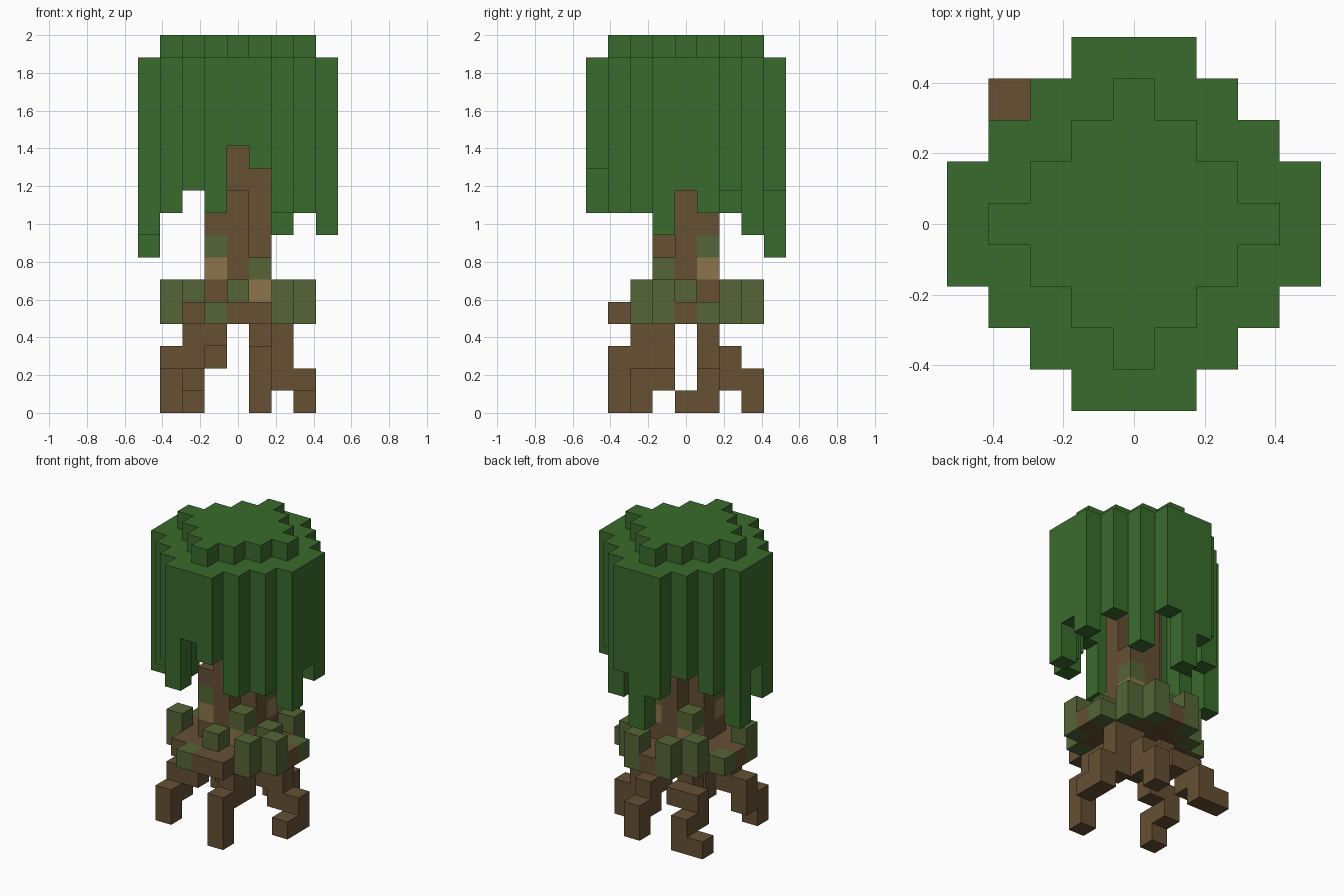
import bpy
import bmesh
from mathutils import Vector

cube = bpy.data.objects.get("Cube")
if cube:
    bpy.data.objects.remove(cube, do_unlink=True)

CELL = 2 / 17


def material(name, rgb):
    mat = bpy.data.materials.new(name)
    mat.use_nodes = True
    mat.diffuse_color = (*rgb, 1)
    bsdf = mat.node_tree.nodes["Principled BSDF"]
    bsdf.inputs["Base Color"].default_value = (*rgb, 1)
    bsdf.inputs["Roughness"].default_value = 0.9
    return mat


LEAF, BARK, MOSS, WOOD = range(4)
MATERIALS = [
    material("leaf_green", (0.042, 0.147, 0.026)),
    material("bark_brown", (0.133, 0.080, 0.034)),
    material("moss_olive", (0.093, 0.130, 0.038)),
    material("pale_wood", (0.262, 0.178, 0.072)),
]
AXES = [Vector(a) for a in ((1, 0, 0), (0, 1, 0), (0, 0, 1))]


def blocks(name, cells):
    """Outer skin of a set of grid blocks {(x, y, z): colour}."""
    bm = bmesh.new()
    for cell, colour in cells.items():
        centre = Vector(cell) + AXES[2] / 2
        for i, axis in enumerate(AXES):
            for sign in (1, -1):
                normal = axis * sign
                if tuple(int(c) for c in Vector(cell) + normal) in cells:
                    continue
                u = AXES[(i + 1) % 3] / 2
                v = AXES[(i + 2) % 3] / 2 * sign
                mid = centre + normal / 2
                corners = (mid - u - v, mid + u - v, mid + u + v, mid - u + v)
                face = bm.faces.new([bm.verts.new(c * CELL) for c in corners])
                face.material_index = colour
    bmesh.ops.remove_doubles(bm, verts=bm.verts, dist=0.001)
    bmesh.ops.dissolve_limit(bm, angle_limit=0.01, verts=bm.verts,
                             edges=bm.edges, delimit={'MATERIAL'})
    mesh = bpy.data.meshes.new(name)
    bm.to_mesh(mesh)
    bm.free()
    for mat in MATERIALS:
        mesh.materials.append(mat)
    obj = bpy.data.objects.new(name, mesh)
    bpy.context.collection.objects.link(obj)


def column(cells, x, y, low, high, colour):
    for z in range(low, high + 1):
        cells[x, y, z] = colour


# Canopy: stepped cap, full disc, then a curtain of hanging columns
HANG = {
    (-1, -4): 9, (0, -4): 12, (1, -4): 11, (2, -3): 9, (3, -2): 9,
    (4, -1): 8, (4, 0): 10, (4, 1): 9, (3, 2): 10, (2, 3): 8,
    (1, 4): 10, (0, 4): 7, (-1, 4): 9, (-2, 3): 10, (-3, 2): 9,
    (-4, 1): 7, (-4, 0): 10, (-4, -1): 8, (-3, -2): 9, (-2, -3): 10,
}
canopy = {}
for x in range(-4, 5):
    for y in range(-4, 5):
        reach = abs(x) + abs(y)
        if reach <= 5:
            column(canopy, x, y, HANG.get((x, y), 15), 15, LEAF)
        if reach <= 3:
            canopy[x, y, 16] = LEAF
blocks("canopy", canopy)

# Trunk: cross-shaped core with shorter patched corners
trunk = {}
for x, y in ((0, 0), (1, 0), (-1, 0), (0, 1)):
    column(trunk, x, y, 5, 14, BARK)
column(trunk, 0, -1, 5, 9, BARK)
for x, y in ((-1, -1), (1, 1)):
    for z, colour in enumerate((BARK, WOOD, MOSS, BARK), 5):
        trunk[x, y, z] = colour
for x, y in ((1, -1), (-1, 1)):
    trunk[x, y, 5] = WOOD
    trunk[x, y, 6] = MOSS
blocks("trunk", trunk)

# Mossy base: bark slab with a raised mossy rim
base = {}
for x in range(-3, 4):
    for y in range(-3, 4):
        if abs(x) + abs(y) <= 4:
            base[x, y, 4] = BARK
for x, y in ((-1, -3), (3, 1), (-3, 1)):
    base[x, y, 4] = MOSS
for x, y in ((-3, -1), (2, -2), (3, -1), (2, 2), (1, 3), (-1, 3), (-2, 2)):
    column(base, x, y, 4, 5, MOSS)
for x, y in ((0, -2), (2, 0)):
    base[x, y, 5] = MOSS
blocks("mossy_base", base)

# Roots: each steps outward and down as (x, y, low, high) columns
ROOTS = {
    "front_right_root": ((-1, -1, 3, 3), (-2, -1, 2, 3), (-3, -1, 1, 2), (-3, -2, 0, 1)),
    "front_left_root": ((1, -1, 2, 3), (1, -2, 2, 3), (1, -3, 0, 2)),
    "side_left_root": ((1, 1, 3, 3), (2, 1, 1, 3), (3, 1, 0, 1), (3, 0, 0, 0)),
    "back_left_root": ((1, 1, 2, 2), (1, 2, 1, 2), (1, 3, 0, 1)),
    "back_right_root": ((-1, 1, 2, 3), (-1, 2, 2, 2), (-2, 2, 1, 2),
                        (-2, 3, 0, 1), (-3, 3, 0, 0)),
}
for name, steps in ROOTS.items():
    root = {}
    for x, y, low, high in steps:
        column(root, x, y, low, high, BARK)
    blocks(name, root)
